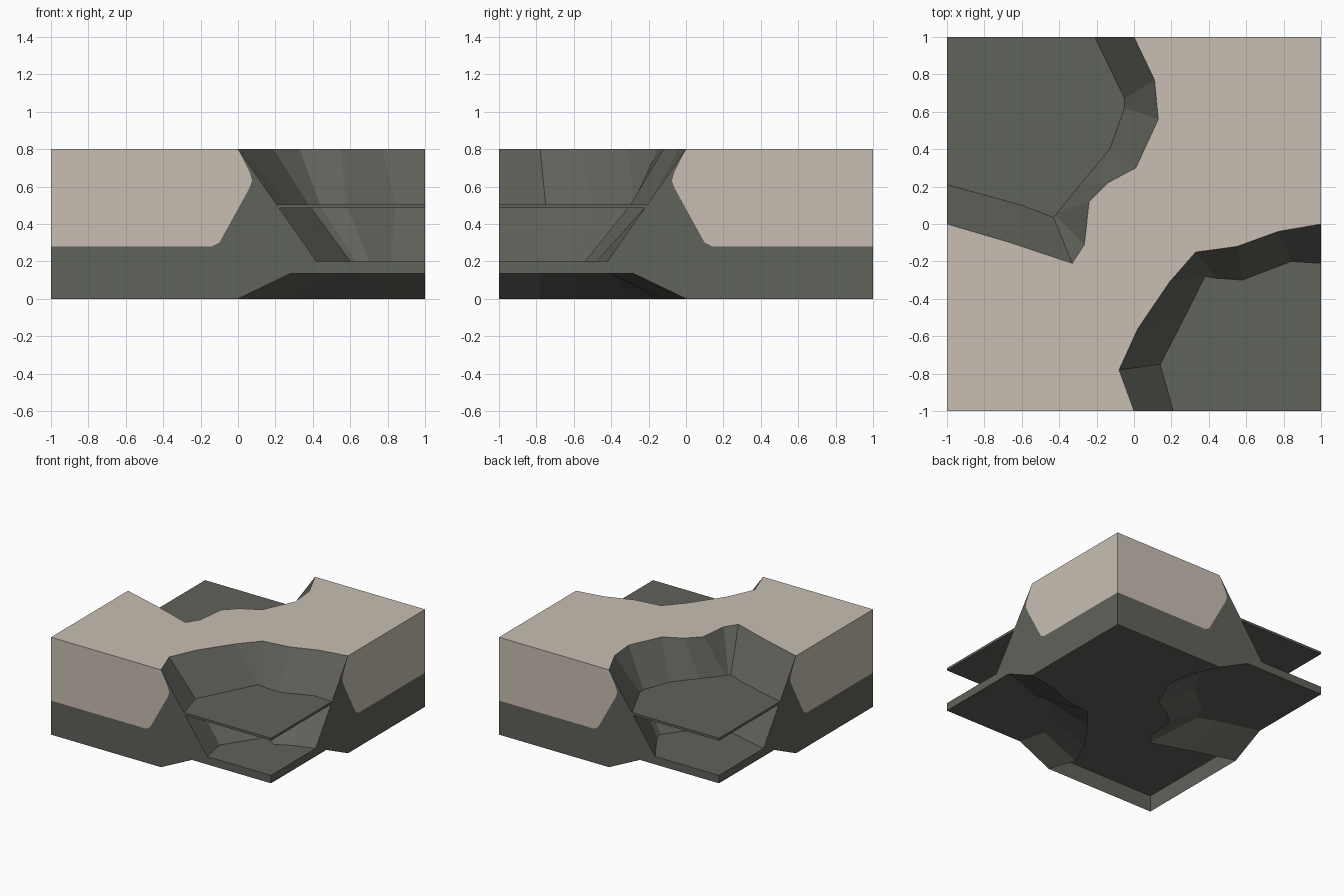
import bpy, bmesh
from mathutils import Vector

if "Cube" in bpy.data.objects:
    bpy.data.objects.remove(bpy.data.objects["Cube"])


def material(name, rgb):
    m = bpy.data.materials.new(name)
    m.diffuse_color = (*rgb, 1)
    m.use_nodes = True
    m.node_tree.nodes["Principled BSDF"].inputs["Base Color"].default_value = m.diffuse_color
    return m


SAND = material("pale_sand", (0.58, 0.52, 0.45))
ROCK = material("dark_rock", (0.118, 0.122, 0.103))

TOP, WATER, FLOOR, UNDER = 0.8, 0.505, 0.2, 0.135


def build(name, faces, mat):
    """Flat-faced object; each face is (points, wanted normal or None)."""
    bm = bmesh.new()
    for pts, want in faces:
        f = bm.faces.new([bm.verts.new(p) for p in pts])
        f.normal_update()
        if want and f.normal.dot(Vector(want)) < 0:
            f.normal_flip()
    bmesh.ops.remove_doubles(bm, verts=bm.verts, dist=0.0005)
    me = bpy.data.meshes.new(name)
    bm.to_mesh(me)
    bm.free()
    me.materials.append(mat)
    ob = bpy.data.objects.new(name, me)
    bpy.context.collection.objects.link(ob)


def at(curve, z):
    return [(x, y, z) for x, y in curve]


def strip(low, high):
    """Quads between two matched curves, facing the open corner."""
    return [((low[i], low[i + 1], high[i + 1], high[i]), None)
            for i in range(len(low) - 1)]


# Matched outlines of each hollow: rim, shelf level, floor level
front_hollow = dict(
    corner=(1, -1),
    rim=[(0, -1), (-.08, -.78), (.02, -.56), (.19, -.31),
         (.33, -.15), (.55, -.12), (.77, -.04), (1, 0)],
    shelf=[(.21, -1), (.14, -.75), (.27, -.5), (.38, -.28),
           (.44, -.29), (.58, -.3), (.84, -.2), (1, -.21)],
    floor=[(.42, -1), (.38, -.78), (.5, -.6), (.6, -.45),
           (.63, -.5), (.7, -.54), (.82, -.48), (1, -.42)])
back_hollow = dict(
    corner=(-1, 1),
    rim=[(0, 1), (.11, .77), (.13, .56), (.01, .3), (-.14, .22),
         (-.24, .12), (-.265, -.11), (-.33, -.21), (-.66, -.1), (-1, 0)],
    shelf=[(-.21, 1), (-.05, .67), (-.05, .62), (-.13, .4), (-.28, .22),
           (-.41, .06), (-.42, .045), (-.43, .035), (-.6, .1), (-1, .21)],
    floor=[(-.42, 1), (-.24, .72), (-.23, .66), (-.33, .52), (-.42, .42),
           (-.56, .33), (-.58, .32), (-.6, .3), (-.65, .33), (-1, .42)])

for side, h in (("front", front_hollow), ("back", back_hollow)):
    rim, shelf, floor, corner = h["rim"], h["shelf"], h["floor"], h["corner"]
    # Cliff wall in two bands
    build(side + "_cliff",
          strip(at(shelf, 0.5), at(rim, TOP)) + strip(at(floor, FLOOR), at(shelf, 0.5)), ROCK)
    # Thin shelf plate with its edges
    ring = shelf + [corner]
    top, low = at(ring, WATER), at(ring, WATER - 0.02)
    n = len(ring)
    edges = [((low[i], top[i], top[(i + 1) % n], low[(i + 1) % n]), None) for i in (n - 2, n - 1)]
    edges = [(p, (corner[0] * (p[0][0] == p[3][0]), corner[1] * (p[0][1] == p[3][1]), 0))
             for p, _ in edges]
    build(side + "_shelf", [(top, (0, 0, 1)), (low, (0, 0, -1))] + edges, ROCK)
    # Hollow floor
    build(side + "_floor", [(at(floor + [corner], FLOOR), (0, 0, 1))], ROCK)
    # Sloped skirt below the floor
    inner = [(a[0] + (b[0] - a[0]) * .67, a[1] + (b[1] - a[1]) * .67)
             for a, b in zip(rim, floor)]
    build(side + "_skirt", strip(at(rim, 0), at(inner, UNDER)), ROCK)

# Ridge top running diagonally between the hollows
outline = front_hollow["rim"] + [(1, 1)] + back_hollow["rim"] + [(-1, -1)]
build("ridge_top", [(at(outline, TOP), (0, 0, 1))], SAND)

# Recessed underside
build("underside", [(at([(-1, -1), (1, -1), (1, 1), (-1, 1)], UNDER), (0, 0, -1))], ROCK)

# Side walls: sand patch above, rock band with floor edge below
seam = [(-1, .28), (-.14, .28), (-.1, .3), (.06, .59), (.075, .63), (.065, .67), (0, TOP)]
sand_face = seam + [(-1, TOP)]
rock_face = seam + [(.21, .5), (.42, FLOOR), (1, FLOOR), (1, UNDER),
                    (.28, UNDER), (0, 0), (-1, 0)]
sides = {"front": (lambda u: (u, -1), (0, -1, 0)),
         "right": (lambda u: (1, -u), (1, 0, 0)),
         "back": (lambda u: (-u, 1), (0, 1, 0)),
         "left": (lambda u: (-1, u), (-1, 0, 0))}
for name, (place, normal) in sides.items():
    for label, prof, mat in (("sand", sand_face, SAND), ("rock", rock_face, ROCK)):
        build(f"{name}_{label}_wall", [([(*place(u), z) for u, z in prof], normal)], mat)
